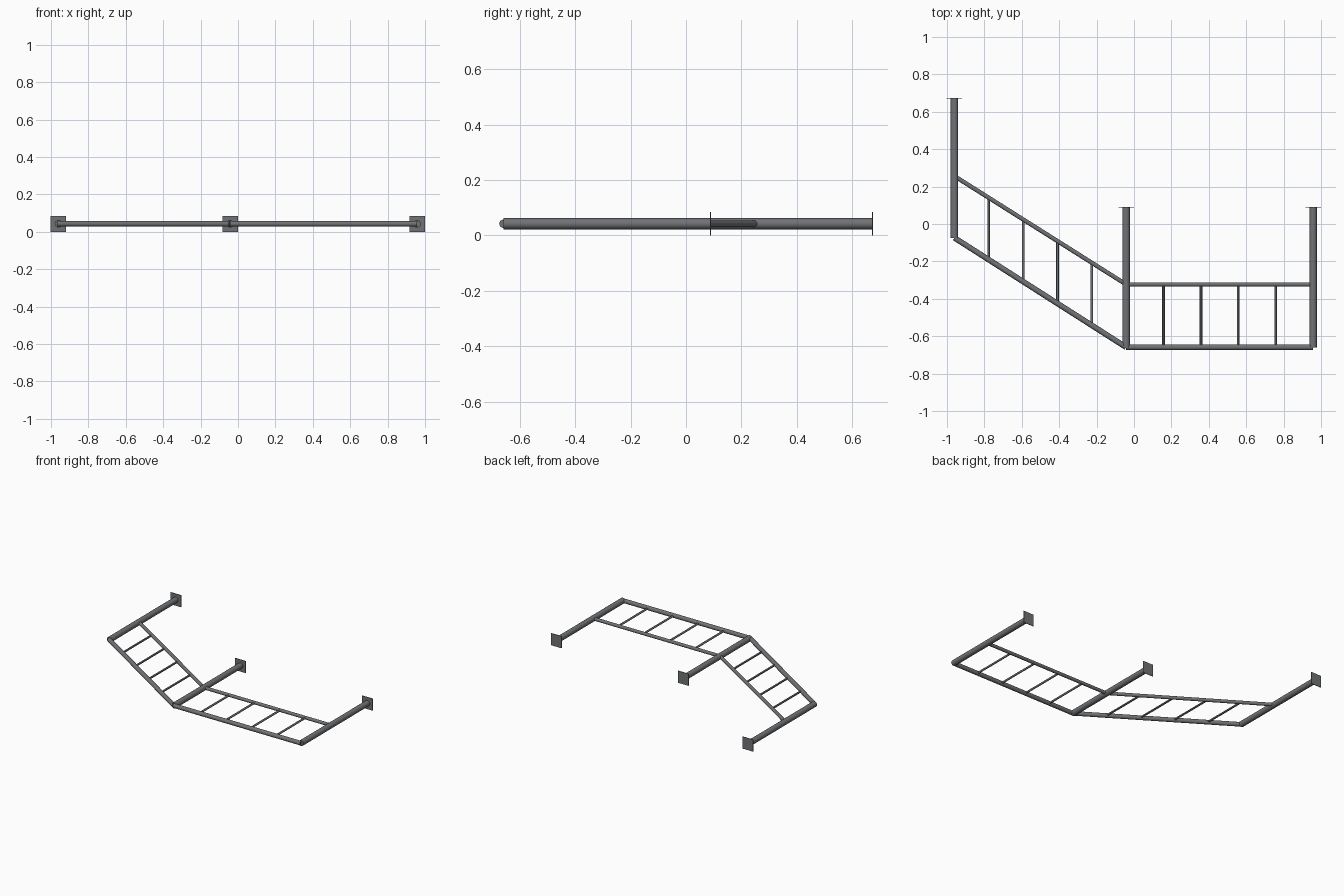
import bpy
from mathutils import Vector

if "Cube" in bpy.data.objects:
    bpy.data.objects.remove(bpy.data.objects["Cube"])

Z = 0.0425                      # shared centre height
XS = (-0.96, -0.042, 0.958)     # bracket arm positions
WALL = (0.674, 0.09, 0.09)      # wall end of each arm
FRONT = (-0.074, -0.659, -0.659)  # front end of each arm

metal = bpy.data.materials.new("dark_metal")
metal.diffuse_color = (0.165, 0.17, 0.18, 1)
metal.use_nodes = True
metal.node_tree.nodes["Principled BSDF"].inputs["Base Color"].default_value = metal.diffuse_color


def tube(name, a, b, radius, sides=16):
    a, b = Vector((*a, Z)), Vector((*b, Z))
    d = b - a
    bpy.ops.mesh.primitive_cylinder_add(vertices=sides, radius=radius, depth=d.length,
                                        location=(a + b) / 2,
                                        rotation=d.to_track_quat('Z', 'Y').to_euler())
    bpy.context.object.name = name
    bpy.context.object.data.materials.append(metal)
    bpy.ops.object.shade_smooth_by_angle()


# Arms with square wall plates
for i, (x, wall, front) in enumerate(zip(XS, WALL, FRONT)):
    tube(f"arm_{i}", (x, front), (x, wall), 0.02)
    bpy.ops.mesh.primitive_cube_add(size=1, location=(x, wall - 0.001, Z))
    plate = bpy.context.object
    plate.name = f"wall_plate_{i}"
    plate.scale = (0.083, 0.004, 0.085)
    plate.data.materials.append(metal)

# Two shelf sections: front rail, back rail and four rungs each
BACK = (0.256, -0.323, -0.323)
for s, name in enumerate(("angled", "straight")):
    x0, x1 = XS[s], XS[s + 1]
    f0, f1 = FRONT[s], FRONT[s + 1]
    b0, b1 = BACK[s], BACK[s + 1]
    tube(f"{name}_front_rail", (x0, f0), (x1, f1), 0.015)
    tube(f"{name}_back_rail", (x0, b0), (x1, b1), 0.0115)
    for k in range(1, 5):
        t = k / 5
        x = x0 + (x1 - x0) * t
        tube(f"{name}_rung_{k}", (x, f0 + (f1 - f0) * t), (x, b0 + (b1 - b0) * t), 0.007, 12)
